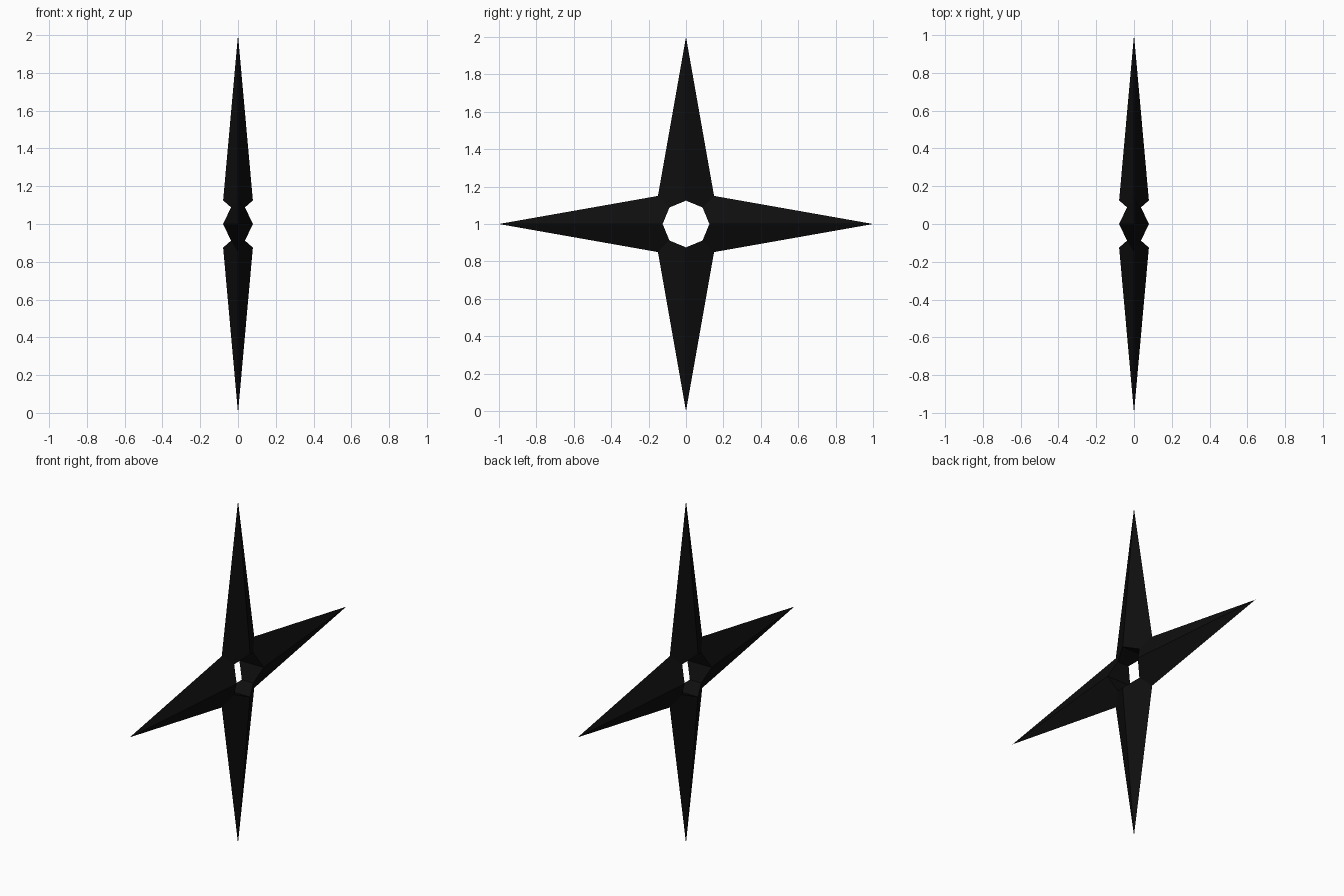
import bpy
import bmesh
from math import sin, cos, pi

cube = bpy.data.objects.get("Cube")
if cube:
    bpy.data.objects.remove(cube, do_unlink=True)

TIP, VALLEY = 1.0, 0.15 * 2 ** 0.5   # radii of the points and of the inner corners
HOLE = 0.125                         # radius of the octagonal hole
APEX = 0.09                          # half thickness the ridges would reach at the centre

# Dark steel
steel = bpy.data.materials.new("black_steel")
colour = (0.0045, 0.0045, 0.0045, 1.0)
steel.diffuse_color = colour
steel.use_nodes = True
steel.node_tree.nodes["Principled BSDF"].inputs["Base Color"].default_value = colour

# Star blade: ridged arms with sharp rims around a pierced centre
bm = bmesh.new()


def ring_point(i, radius, x):
    a = i * pi / 4
    return bm.verts.new((x, radius * sin(a), 1 + radius * cos(a)))


rim, left, right = [], [], []
for i in range(8):
    reach = VALLEY if i % 2 else TIP
    half = APEX * (1 - HOLE / reach)
    rim.append(ring_point(i, reach, 0))
    left.append(ring_point(i, HOLE, half))
    right.append(ring_point(i, HOLE, -half))

for i in range(8):
    j = (i + 1) % 8
    bm.faces.new((left[i], left[j], rim[j], rim[i]))      # left bevel
    bm.faces.new((right[j], right[i], rim[i], rim[j]))    # right bevel
    bm.faces.new((left[j], left[i], right[i], right[j]))  # hole wall

bmesh.ops.recalc_face_normals(bm, faces=bm.faces)
mesh = bpy.data.meshes.new("star_blade")
bm.to_mesh(mesh)
bm.free()
mesh.materials.append(steel)
blade = bpy.data.objects.new("star_blade", mesh)
bpy.context.collection.objects.link(blade)
